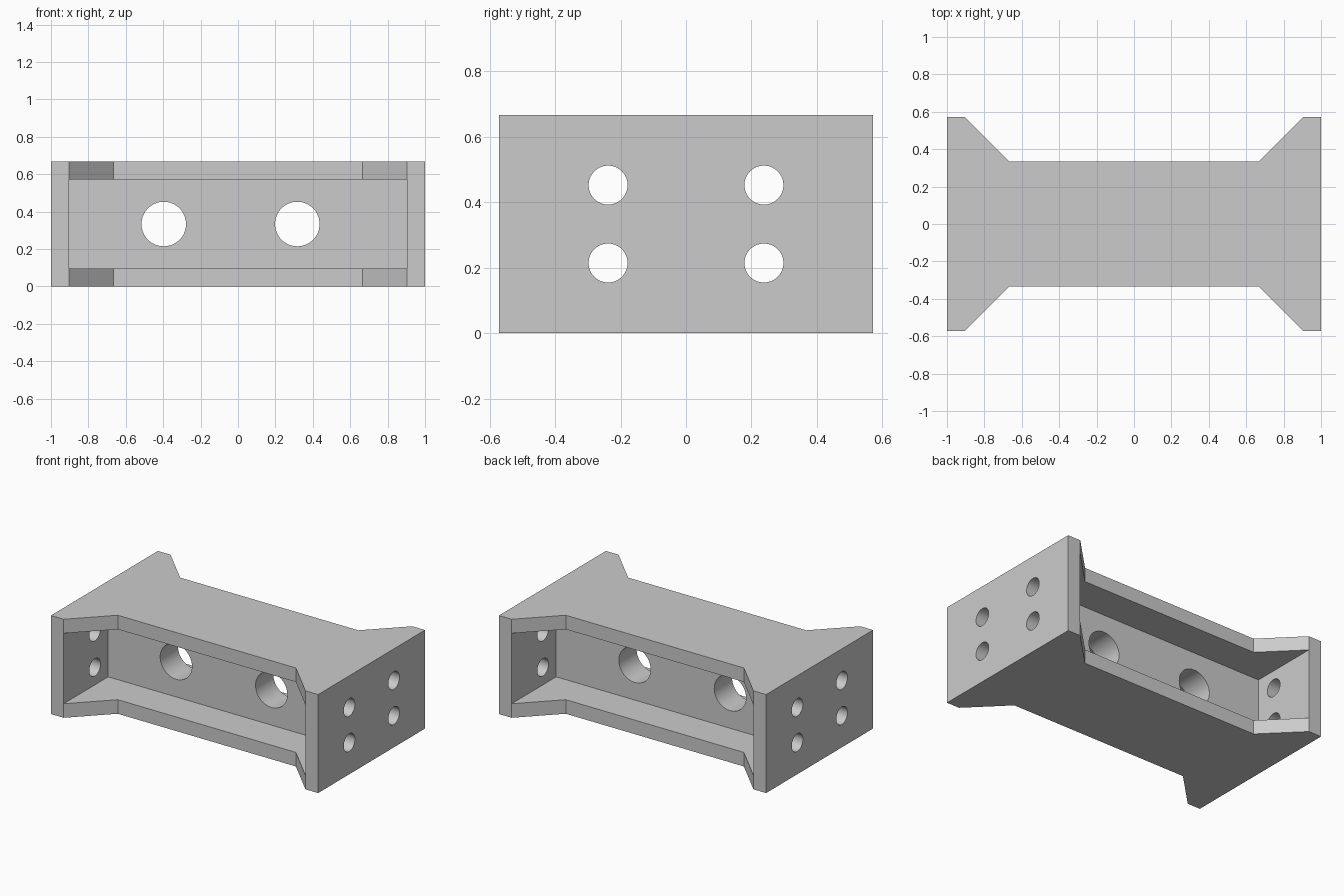
import bpy, bmesh
from math import pi, radians
from mathutils import Matrix

cube = bpy.data.objects.get("Cube")
if cube:
    bpy.data.objects.remove(cube, do_unlink=True)

U = 2 / 21            # base module of the part
HEIGHT = 7 * U

grey = bpy.data.materials.new("plain_grey")
grey.use_nodes = True
GREY = (0.6, 0.6, 0.6, 1)
grey.diffuse_color = GREY
grey.node_tree.nodes["Principled BSDF"].inputs["Base Color"].default_value = GREY


def add_object(name, bm):
    bmesh.ops.recalc_face_normals(bm, faces=bm.faces)
    mesh = bpy.data.meshes.new(name)
    bm.to_mesh(mesh)
    bm.free()
    obj = bpy.data.objects.new(name, mesh)
    bpy.context.collection.objects.link(obj)
    mesh.materials.append(grey)
    return obj


def add_cylinder(bm, centre, radius, length, axis):
    turn = Matrix.Rotation(pi / 2, 4, axis)
    bmesh.ops.create_cone(bm, cap_ends=True, segments=64, radius1=radius, radius2=radius,
                          depth=length, matrix=Matrix.Translation(centre) @ turn)


# Body: spool-shaped outline, mirrored into four quarters and extruded upwards
quarter = [(10.5 * U, 6 * U), (9.5 * U, 6 * U), (7 * U, 3.5 * U)]
half = quarter + [(-x, y) for x, y in reversed(quarter)]
outline = half + [(x, -y) for x, y in reversed(half)]
bm = bmesh.new()
base = bm.faces.new([bm.verts.new((x, y, 0)) for x, y in outline])
top = bmesh.ops.extrude_face_region(bm, geom=[base])["geom"]
bmesh.ops.translate(bm, vec=(0, 0, HEIGHT),
                    verts=[v for v in top if isinstance(v, bmesh.types.BMVert)])
body = add_object("beam_body", bm)

# Pockets on front and back that leave the web, flanges and end plates
bm = bmesh.new()
for side in (-1, 1):
    size = Matrix.Diagonal((19 * U, 7 * U, 5 * U, 1))
    bmesh.ops.create_cube(bm, size=1, matrix=Matrix.Translation(
        (0, side * 4.5 * U, HEIGHT / 2)) @ size)
pockets = add_object("pocket_cutter", bm)

# Two large holes through the web, set off centre
bm = bmesh.new()
for x in (-0.397, 0.317):
    add_cylinder(bm, (x, 0, HEIGHT / 2), 1.25 * U, 6 * U, 'X')
web_holes = add_object("web_hole_cutter", bm)

# Four bolt holes through each end plate
bm = bmesh.new()
for y in (-2.5 * U, 2.5 * U):
    for z in (2.25 * U, 4.75 * U):
        add_cylinder(bm, (0, y, z), 0.625 * U, 24 * U, 'Y')
bolt_holes = add_object("bolt_hole_cutter", bm)

# Cut the body
cutters = (pockets, web_holes, bolt_holes)
for cutter in cutters:
    cutter.hide_render = True
    mod = body.modifiers.new(cutter.name, 'BOOLEAN')
    mod.operation = 'DIFFERENCE'
    mod.solver = 'EXACT'
    mod.object = cutter

# Bake the cuts and drop the cutters
graph = bpy.context.evaluated_depsgraph_get()
cut_mesh = bpy.data.meshes.new_from_object(body.evaluated_get(graph))
body.modifiers.clear()
body.data = cut_mesh
for cutter in cutters:
    bpy.data.objects.remove(cutter, do_unlink=True)

# Smooth hole walls, sharp edges elsewhere
bpy.ops.object.select_all(action='DESELECT')
body.select_set(True)
bpy.context.view_layer.objects.active = body
bpy.ops.object.shade_smooth_by_angle(angle=radians(30))
